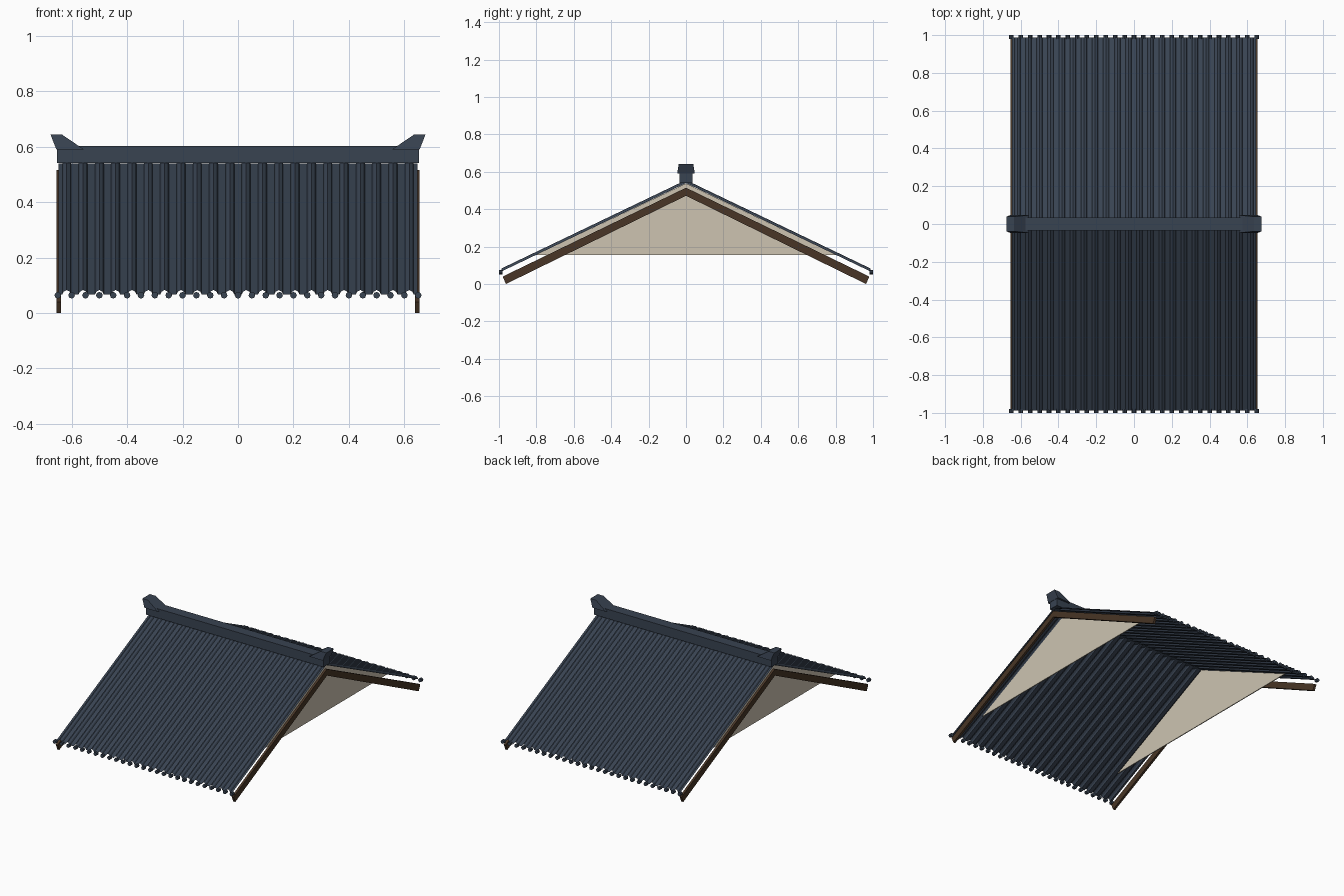
import bpy
import bmesh
import math
from mathutils import Matrix

cube = bpy.data.objects.get("Cube")
if cube:
    bpy.data.objects.remove(cube, do_unlink=True)


def material(name, rgb):
    m = bpy.data.materials.new(name)
    m.use_nodes = True
    m.diffuse_color = (*rgb, 1)
    m.node_tree.nodes["Principled BSDF"].inputs["Base Color"].default_value = (*rgb, 1)
    return m


SLATE = material("slate blue tile", (0.040, 0.056, 0.083))
WOOD = material("dark brown wood", (0.065, 0.036, 0.019))
PLASTER = material("cream plaster", (0.61, 0.55, 0.44))


def finish(name, bm, mat):
    bm.normal_update()
    mesh = bpy.data.meshes.new(name)
    bm.to_mesh(mesh)
    bm.free()
    mesh.materials.append(mat)
    ob = bpy.data.objects.new(name, mesh)
    bpy.context.collection.objects.link(ob)
    return ob


def prism(name, profile, x0, x1, mat):
    """Extrude a (y, z) outline along x."""
    bm = bmesh.new()
    face = bm.faces.new([bm.verts.new((x0, y, z)) for y, z in profile])
    new = bmesh.ops.extrude_face_region(bm, geom=[face])["geom"]
    moved = [v for v in new if isinstance(v, bmesh.types.BMVert)]
    bmesh.ops.translate(bm, verts=moved, vec=(x1 - x0, 0, 0))
    bmesh.ops.recalc_face_normals(bm, faces=bm.faces)
    return finish(name, bm, mat)


APEX, EAVE_Y, EAVE_Z = 0.54, 0.987, 0.067
HALF, BAYS = 0.647, 22
PITCH = 2 * HALF / BAYS

# Ribbed roof slopes: flat pans with a rounded rib in the middle of each bay
rib = [(-0.016, 0), (-0.011, 0.010), (0, 0.016), (0.011, 0.010), (0.016, 0)]
section = [(-HALF, 0)]
for i in range(BAYS):
    centre = -HALF + (i + 0.5) * PITCH
    section += [(centre + dx, h) for dx, h in rib]
section.append((HALF, 0))

for label, side in (("front", -1), ("back", 1)):
    bm = bmesh.new()
    top = [bm.verts.new((x, 0, APEX + h)) for x, h in section]
    low = [bm.verts.new((x, side * EAVE_Y, EAVE_Z + h)) for x, h in section]
    for i in range(len(section) - 1):
        quad = [top[i], low[i], low[i + 1], top[i + 1]]
        bm.faces.new(quad if side < 0 else quad[::-1])
    finish(label + "_roof_slope", bm, SLATE)

    # Row of round end tiles along the eave
    bm = bmesh.new()
    for i in range(27):
        place = Matrix.Translation((-0.65 + i * 0.05, side * 0.99, 0.064))
        bmesh.ops.create_cone(bm, cap_ends=True, segments=8, radius1=0.012,
                              radius2=0.012, depth=0.02,
                              matrix=place @ Matrix.Rotation(math.pi / 2, 4, "X"))
    finish(label + "_eave_tiles", bm, SLATE)

# Ridge beam
prism("ridge_beam", [(-0.034, 0.541), (0.034, 0.541), (0.034, 0.603), (-0.034, 0.603)],
      -0.653, 0.653, SLATE)

barge = [(0, 0.515), (0.98, 0.04), (0.963, 0), (0, 0.472), (-0.963, 0), (-0.98, 0.04)]
gable = [(0, 0.538), (0.805, 0.155), (-0.805, 0.155)]

for label, s in (("left", 1), ("right", -1)):
    prism(label + "_barge_board", barge, s * 0.639, s * 0.654, WOOD)
    prism(label + "_gable_wall", gable, s * 0.545, s * 0.551, PLASTER)

    # Flared ridge end: a box whose top leans outward
    bm = bmesh.new()
    bmesh.ops.create_cube(bm, size=2)
    for v in bm.verts:
        outer, upper = v.co.x * s > 0, v.co.z > 0
        if upper:
            x, y, z = (0.676 if outer else 0.634), 0.039, 0.643
        else:
            x, y, z = (0.655 if outer else 0.556), 0.047, 0.590
        v.co = (s * x, math.copysign(y, v.co.y), z)
    finish(label + "_ridge_end", bm, SLATE)
